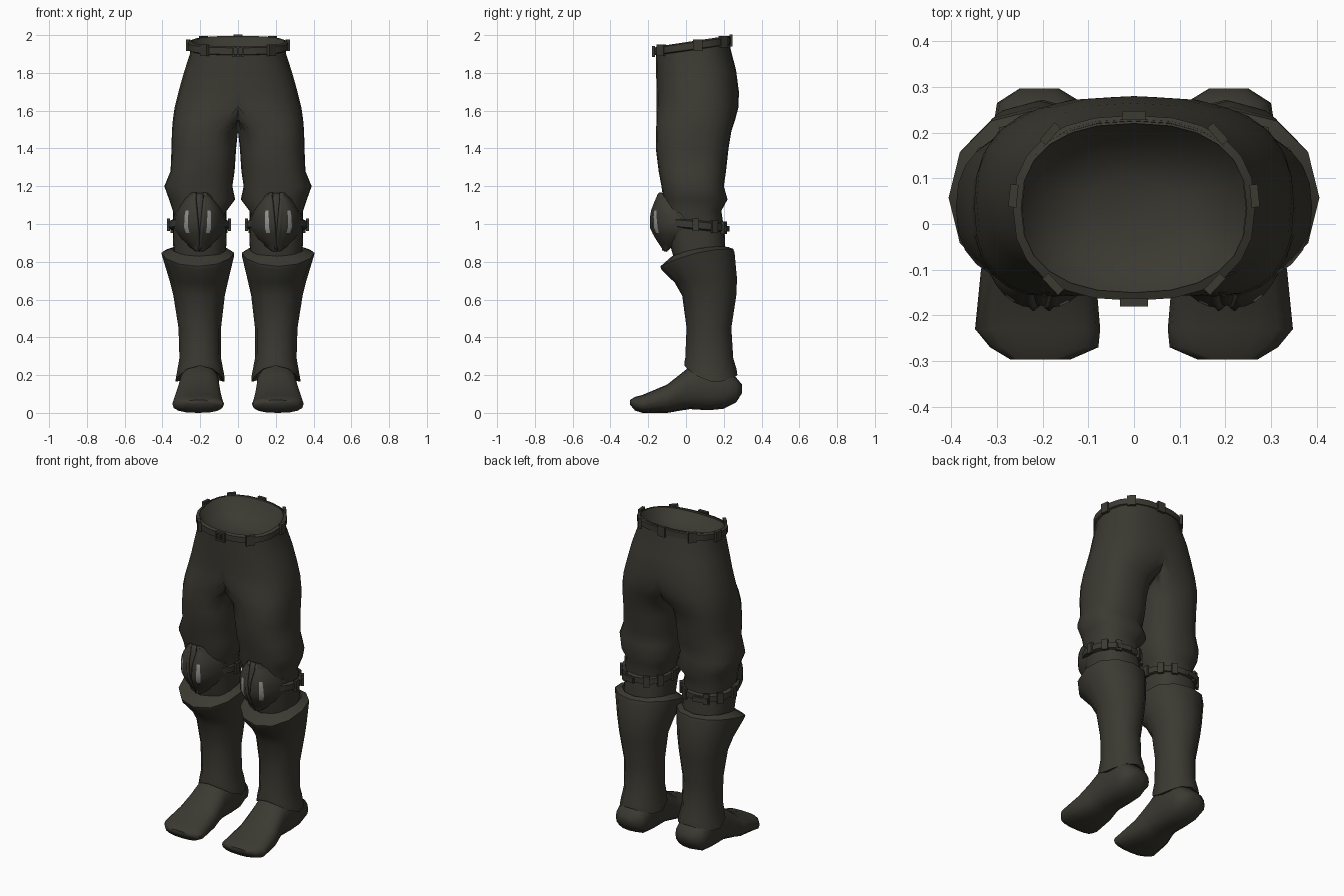
import bpy, bmesh
from math import sin, cos, pi, atan2, radians, copysign
from mathutils import Matrix, Vector

if "Cube" in bpy.data.objects:
    bpy.data.objects.remove(bpy.data.objects["Cube"])


def material(name, color):
    m = bpy.data.materials.new(name)
    m.use_nodes = True
    m.diffuse_color = (*color, 1)
    m.node_tree.nodes["Principled BSDF"].inputs["Base Color"].default_value = (*color, 1)
    return m


OLIVE = material("dark olive", (0.043, 0.041, 0.031))
SHINE = material("worn grey", (0.30, 0.30, 0.30))


def finish(name, bm, mirror=True, mats=(OLIVE,), solid=0, angle=45):
    me = bpy.data.meshes.new(name)
    bm.to_mesh(me)
    bm.free()
    ob = bpy.data.objects.new(name, me)
    bpy.context.collection.objects.link(ob)
    for m in mats:
        me.materials.append(m)
    bpy.ops.object.select_all(action="DESELECT")
    ob.select_set(True)
    bpy.context.view_layer.objects.active = ob
    bpy.ops.object.shade_smooth_by_angle(angle=radians(angle))
    if solid:
        mod = ob.modifiers.new("thickness", "SOLIDIFY")
        mod.thickness, mod.offset = solid, -1
    if mirror:
        mod = ob.modifiers.new("mirror", "MIRROR")
        mod.merge_threshold = 0.0005
    return ob


def ring_point(ring, a, e):
    """Ring: level, x range, second-axis range, tilt, front/back bow."""
    lv, x0, x1, y0, y1, tilt, bow = (tuple(ring) + (0, 0))[:7]
    c, s = cos(a), sin(a)
    px = copysign(abs(c) ** (2 / e), c)
    py = copysign(abs(s) ** (2 / e), s)
    return Vector(((x0 + x1) / 2 + (x1 - x0) / 2 * px,
                   (y0 + y1) / 2 + (y1 - y0) / 2 * py,
                   lv + tilt * py + bow * py * py))


def loft(rings, n=16, e=2.2, caps=(False, False), clamp=False, along_y=False, closed=False):
    bm = bmesh.new()
    rows = []
    for r in rings:
        row = []
        for i in range(n):
            p = ring_point(r, 2 * pi * i / n, e)
            if clamp:
                p.x = 0 if p.x < 0.0005 else p.x
            if along_y:
                p = Vector((p.x, p.z, p.y))
            row.append(bm.verts.new(p))
        rows.append(row)
    pairs = list(zip(rows, rows[1:])) + ([(rows[-1], rows[0])] if closed else [])
    for a, b in pairs:
        for i in range(n):
            j = (i + 1) % n
            quad = (a[i], a[j], b[j], b[i])
            if not (clamp and all(v.co.x < 0.0005 for v in quad)):
                bm.faces.new(quad)
    for row, wanted in zip((rows[0], rows[-1]), caps):
        if wanted:
            bm.faces.new(row)
    bmesh.ops.recalc_face_normals(bm, faces=bm.faces)
    return bm


def add_box(bm, pos, size, turn=0.0):
    mat = Matrix.Translation(pos) @ Matrix.Rotation(turn, 4, "Z") @ Matrix.Diagonal((*size, 1))
    bmesh.ops.create_cube(bm, size=1, matrix=mat)


def band(name, ring, width, depth, e, mirror, n=24):
    """A strap with rectangular section hugging one ring."""
    z, x0, x1, y0, y1, tilt = ring
    h, d = width / 2, depth
    inner = (x0 + d, x1 - d, y0 + d, y1 - d, tilt)
    outer = (x0, x1, y0, y1, tilt)
    rings = [(z - h, *inner), (z - h * .7, *outer), (z + h * .7, *outer), (z + h, *inner)]
    return finish(name, loft(rings, n, e, closed=True), mirror)


def loops(name, ring, angles, size, e, mirror):
    bm = bmesh.new()
    mid = Vector(((ring[1] + ring[2]) / 2, (ring[3] + ring[4]) / 2, 0))
    for deg in angles:
        p = ring_point(ring, radians(deg), e)
        d = p - mid
        add_box(bm, p, size, atan2(d.y, d.x))
    return finish(name, bm, mirror)


# Trousers: hips that split into the two legs
trouser_rings = [
    (1.965, -.25, .25, -.16, .23, .03), (1.90, -.255, .255, -.16, .235, .03),
    (1.80, -.287, .287, -.158, .265, .015), (1.70, -.315, .315, -.155, .28),
    (1.62, -.25, .335, -.155, .278), (1.55, -.09, .345, -.157, .26),
    (1.49, -.005, .35, -.158, .24), (1.40, .01, .352, -.16, .225),
    (1.28, .018, .357, -.145, .212), (1.20, .03, .39, -.13, .2),
    (1.13, .015, .365, -.12, .22), (1.07, .06, .345, -.11, .187),
    (.95, .06, .345, -.10, .205), (.80, .065, .34, -.06, .21)]
finish("trousers", loft(trouser_rings, 24, 2.4, clamp=True), angle=60)

# Hollow inside of the waist
bowl = loft([(1.965, -.246, .246, -.156, .226, .03), (1.90, -.20, .20, -.11, .18, .02),
             (1.86, -.10, .10, -.03, .10)], 24, 2.4, caps=(False, True))
bmesh.ops.reverse_faces(bowl, faces=bowl.faces)
finish("waist_lining", bowl, mirror=False, angle=60)

# Belt with loops and buckle
belt = (1.943, -.265, .265, -.168, .238, .028)
band("belt", belt, .05, .018, 2.4, False)
loops("belt_loops", belt, (5, 50, 90, 130, 175, 232, 308), (.018, .05, .062), 2.4, False)
bm = bmesh.new()
for sx in (-1, 1):
    add_box(bm, (sx * .026, -.172, 1.913), (.01, .018, .056))
    add_box(bm, (0, -.172, 1.913 + sx * .024), (.06, .018, .01))
add_box(bm, (0, -.174, 1.913), (.008, .014, .045))
finish("belt_buckle", bm, mirror=False)

# Boot shafts with flared collar and pointed hem
shaft_rings = [
    (.17, .09, .31, .02, .25, -.025, .06), (.165, .07, .332, -.008, .272, -.025, .06),
    (.20, .073, .326, -.008, .268, -.02, .05), (.29, .09, .31, -.004, .25),
    (.45, .09, .315, .003, .24), (.62, .07, .342, -.02, .266),
    (.70, .052, .362, -.06, .27, .01), (.825, .022, .40, -.13, .257, .046, -.022),
    (.847, .02, .406, -.135, .25, .046, -.025), (.872, .06, .355, -.075, .222, .025, -.018),
    (.84, .075, .335, -.055, .20, .025, -.018)]
finish("boot_shafts", loft(shaft_rings, 12, 2.1), angle=38)

# Feet, lofted from toe to heel
foot_rings = [
    (-.297, .14, .27, .045, .068), (-.27, .078, .315, .012, .085),
    (-.23, .074, .348, 0, .095), (-.10, .085, .335, 0, .15),
    (-.03, .093, .32, .012, .205), (.02, .097, .312, .02, .245),
    (.12, .10, .31, .014, .27), (.20, .10, .31, .022, .25),
    (.265, .112, .30, .055, .188), (.297, .165, .25, .105, .15)]
finish("feet", loft(foot_rings, 16, 2.5, caps=(True, True), along_y=True), angle=50)

# Knee pads: two curved half shells beside a narrowing central wedge
KNEE_X, KNEE_Z, KNEE_H = .203, .855, .31
#            v   half width  front y  edge y
KNEE = [(0, .02, -.115, -.105), (.18, .10, -.155, -.04), (.38, .147, -.19, .02),
        (.65, .135, -.19, -.03), (.85, .095, -.168, -.09), (1, .042, -.145, -.135)]


def knee_profile(v):
    for a, b in zip(KNEE, KNEE[1:]):
        if v <= b[0]:
            t = (v - a[0]) / (b[0] - a[0])
            return [p + (q - p) * t for p, q in zip(a[1:], b[1:])]
    return KNEE[-1][1:]


COLS, ROWS = 8, 10
for side, label, bright in ((1, "outer", 2), (-1, "inner", 1)):
    bm = bmesh.new()
    grid = []
    for r in range(ROWS + 1):
        v = r / ROWS
        w, front, edge = knee_profile(v)
        gap = .004 + .026 * v
        grid.append([bm.verts.new((
            KNEE_X + side * (gap + (w - gap) * sin(c / COLS * pi / 2)),
            front + (edge - front) * (1 - cos(c / COLS * pi / 2)),
            KNEE_Z + KNEE_H * v)) for c in range(COLS + 1)])
    for r in range(ROWS):
        for c in range(COLS):
            quad = [grid[r][c], grid[r][c + 1], grid[r + 1][c + 1], grid[r + 1][c]]
            f = bm.faces.new(quad if side > 0 else quad[::-1])
            # worn streak
            f.material_index = int(c == bright and 3 <= r <= 6)
    bm.normal_update()
    bmesh.ops.inset_region(bm, faces=bm.faces[:], thickness=.009, depth=-.007,
                           use_boundary=True, use_even_offset=True)
    finish("knee_pad_" + label, bm, mats=(OLIVE, SHINE), solid=.016)

bm = bmesh.new()
rows = []
for r in range(ROWS + 1):
    v = r / ROWS
    front = knee_profile(v)[1] + .012
    rows.append([bm.verts.new((KNEE_X + s * (.008 + .028 * v), front, KNEE_Z + KNEE_H * v))
                 for s in (-1, 1)])
for a, b in zip(rows, rows[1:]):
    bm.faces.new((a[0], a[1], b[1], b[0]))
finish("knee_pad_wedge", bm, solid=.01)

# Straps behind the knees
strap = (.995, .045, .368, -.11, .215, -.015)
band("knee_straps", strap, .05, .02, 2.2, True, 20)
loops("knee_strap_loops", strap, (0, 35, 65, 115, 145, 180), (.016, .035, .066), 2.2, True)
bm = bmesh.new()
add_box(bm, (.25, .213, .975), (.09, .016, .03), radians(-12))
finish("knee_strap_tails", bm)
